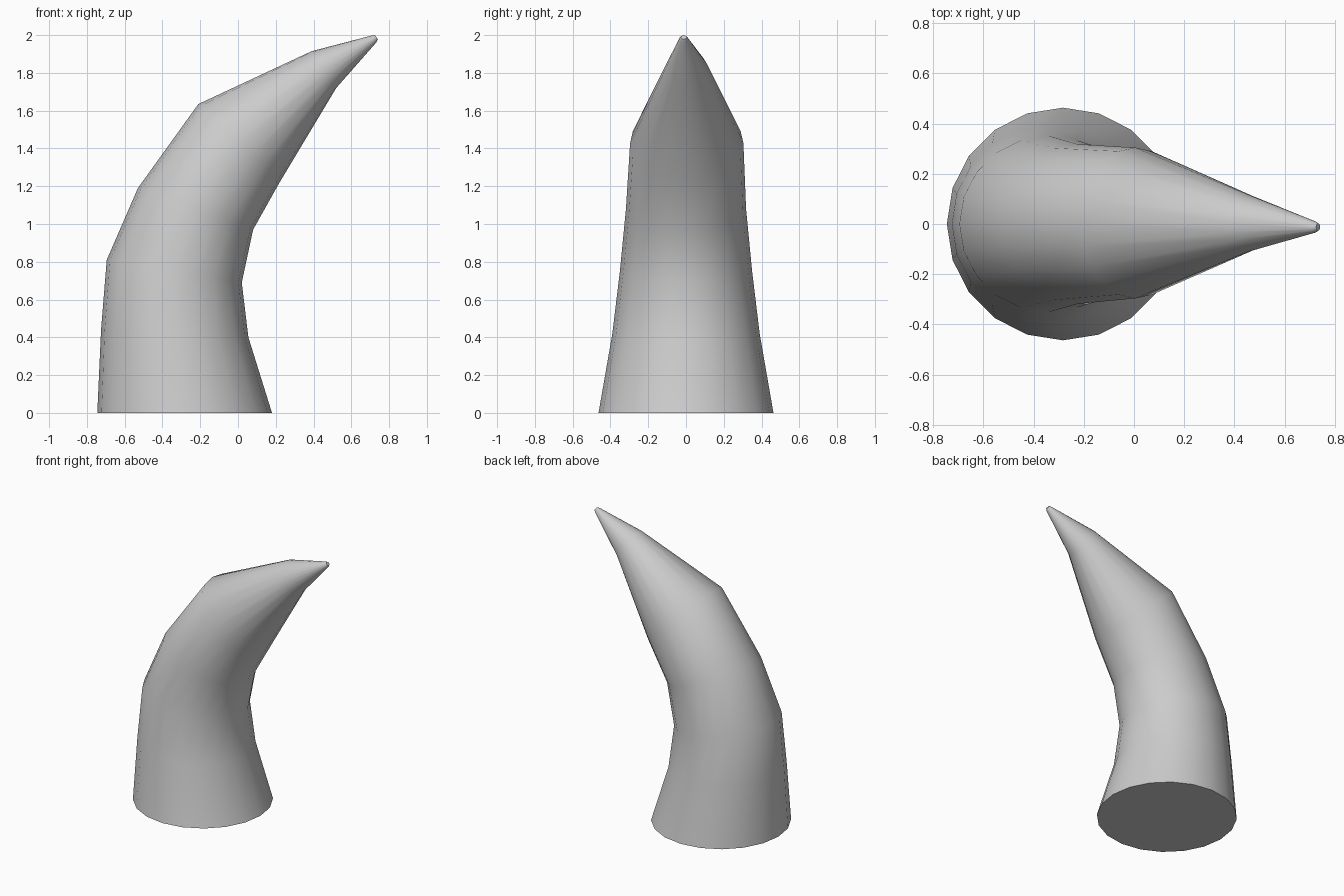
import bpy, bmesh, math
from mathutils import Vector

if "Cube" in bpy.data.objects:
    bpy.data.objects.remove(bpy.data.objects["Cube"])

SIDES = 20
# Each ring: outer edge (x, z), inner edge (x, z), half width in y, y centre
RINGS = [
    ((-0.745, 0.0), (0.18, 0.0), 0.463, 0.0),
    ((-0.725, 0.44), (0.055, 0.40), 0.39, 0.0),
    ((-0.695, 0.81), (0.02, 0.69), 0.35, 0.0),
    ((-0.53, 1.19), (0.08, 0.97), 0.318, 0.0),
    ((-0.21, 1.635), (0.22, 1.22), 0.30, 0.004),
    ((0.39, 1.915), (0.52, 1.72), 0.113, 0.003),
    ((0.705, 1.997), (0.733, 1.962), 0.023, -0.012),
    ((0.725, 2.0), (0.741, 1.978), 0.014, -0.012),
]

bm = bmesh.new()
loops = []
for (lx, lz), (rx, rz), half, cy in RINGS:
    centre = Vector(((lx + rx) / 2, cy, (lz + rz) / 2))
    axis = Vector(((rx - lx) / 2, 0, (rz - lz) / 2))
    loop = []
    for i in range(SIDES):
        a = 2 * math.pi * i / SIDES
        loop.append(bm.verts.new(centre + axis * math.cos(a) + Vector((0, half * math.sin(a), 0))))
    loops.append(loop)

# Skin between rings, then the flat base and the blunt tip
for low, high in zip(loops, loops[1:]):
    for i in range(SIDES):
        j = (i + 1) % SIDES
        bm.faces.new((low[i], low[j], high[j], high[i]))
bm.faces.new(loops[0][::-1])
bm.faces.new(loops[-1])
bmesh.ops.recalc_face_normals(bm, faces=bm.faces)

mesh = bpy.data.meshes.new("curved_horn")
bm.to_mesh(mesh)
bm.free()
horn = bpy.data.objects.new("curved_horn", mesh)
bpy.context.collection.objects.link(horn)

# Smooth sides, crisp base edge
bpy.context.view_layer.objects.active = horn
horn.select_set(True)
bpy.ops.object.shade_smooth_by_angle(angle=math.radians(60))
